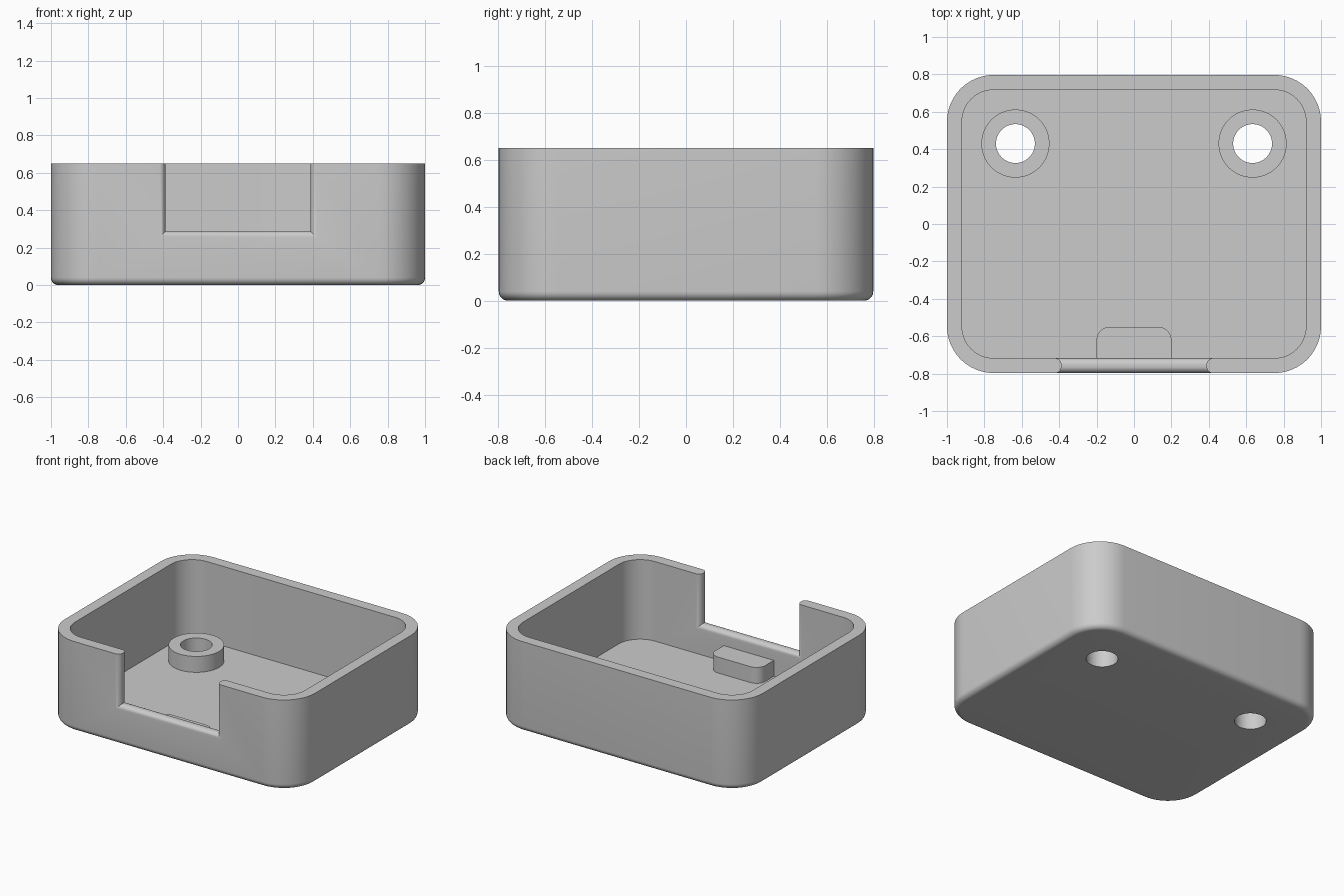
import bpy, bmesh, math

if "Cube" in bpy.data.objects:
    bpy.data.objects.remove(bpy.data.objects["Cube"])

# Main dimensions
HX, HY, H = 1.0, 0.797, 0.65      # half length, half width, height
WALL, FLOOR, R = 0.08, 0.075, 0.25
BOTTOM_R = 0.04                   # rounding of the bottom edge
INNER_TOP = 0.19                  # top of posts and ledge
NOTCH_W, NOTCH_Z, LIP = 0.388, 0.287, 0.035

grey = bpy.data.materials.new("grey plastic")
grey.diffuse_color = (0.6, 0.6, 0.6, 1)
grey.use_nodes = True
grey.node_tree.nodes["Principled BSDF"].inputs["Base Color"].default_value = grey.diffuse_color


def rounded_rect(hx, hy, r, z, n=12):
    """Ring of points around a rounded rectangle."""
    pts = []
    for k, (sx, sy) in enumerate([(1, 1), (-1, 1), (-1, -1), (1, -1)]):
        for i in range(n + 1):
            a = math.pi / 2 * (k + i / n)
            pts.append((sx * (hx - r) + r * math.cos(a),
                        sy * (hy - r) + r * math.sin(a), z))
    return pts


def loft(name, rings):
    """Skin a list of equal rings and cap both ends."""
    bm = bmesh.new()
    loops = [[bm.verts.new(p) for p in ring] for ring in rings]
    for a, b in zip(loops, loops[1:]):
        for i in range(len(a)):
            j = (i + 1) % len(a)
            bm.faces.new((a[i], a[j], b[j], b[i]))
    bm.faces.new(loops[0][::-1])
    bm.faces.new(loops[-1])
    bmesh.ops.recalc_face_normals(bm, faces=bm.faces)
    mesh = bpy.data.meshes.new(name)
    bm.to_mesh(mesh)
    bm.free()
    mesh.materials.append(grey)
    ob = bpy.data.objects.new(name, mesh)
    bpy.context.collection.objects.link(ob)
    return ob


def cylinder(name, x, y, r, z0, z1, n=64):
    ring = [(x + r * math.cos(2 * math.pi * i / n),
             y + r * math.sin(2 * math.pi * i / n)) for i in range(n)]
    return loft(name, [[(px, py, z) for px, py in ring] for z in (z0, z1)])


def combine(target, tool, operation):
    """Apply a boolean and remove the helper."""
    tool.hide_render = True
    bpy.context.view_layer.objects.active = target
    mod = target.modifiers.new(tool.name, 'BOOLEAN')
    mod.operation, mod.object, mod.solver = operation, tool, 'EXACT'
    bpy.ops.object.modifier_apply(modifier=mod.name)
    bpy.data.objects.remove(tool)


# Open tray: rounded bottom edge, outer wall, rim, inner wall, floor
rings = []
for i in range(9):
    a = math.pi / 2 * i / 8
    d = BOTTOM_R * (1 - math.sin(a))
    rings.append(rounded_rect(HX - d, HY - d, R - d, BOTTOM_R * (1 - math.cos(a))))
rings.append(rounded_rect(HX, HY, R, H))
for z in (H, FLOOR):
    rings.append(rounded_rect(HX - WALL, HY - WALL, R - WALL, z))
tray = loft("tray", rings)

# Screw posts with holes through the floor
for sx in (-1, 1):
    x, y = sx * 0.634, 0.43
    combine(tray, cylinder("post", x, y, 0.182, 0.04, INNER_TOP), 'UNION')
    combine(tray, cylinder("post_hole", x, y, 0.104, -0.1, 0.4), 'DIFFERENCE')

# Small ledge inside the front wall, with two rounded corners
ledge_r, back = 0.07, -0.55
outline = [(-0.2, -0.75), (0.2, -0.75)]
for cx, start in ((0.2 - ledge_r, 0), (ledge_r - 0.2, math.pi / 2)):
    for i in range(11):
        a = start + math.pi / 2 * i / 10
        outline.append((cx + ledge_r * math.cos(a), back - ledge_r + ledge_r * math.sin(a)))
combine(tray, loft("ledge", [[(x, y, z) for x, y in outline] for z in (0.04, INNER_TOP)]), 'UNION')

# Front notch: the cutter flares at both wall faces to leave rounded edges
section = [(-HY - 0.1, LIP)]
for i in range(9):
    a = math.pi / 2 * i / 8
    section.append((-HY + LIP * (1 - math.cos(a)), LIP * (1 - math.sin(a))))
inner = -HY + WALL
section += [(2 * (-HY + WALL / 2) - y, d) for y, d in reversed(section[1:])]
section.append((inner + 0.08, LIP))
notch = [[(-NOTCH_W - d, y, NOTCH_Z - d), (NOTCH_W + d, y, NOTCH_Z - d),
          (NOTCH_W + d, y, H + 0.2), (-NOTCH_W - d, y, H + 0.2)] for y, d in section]
combine(tray, loft("notch", notch), 'DIFFERENCE')

# Smooth curved surfaces, keep hard edges
bpy.ops.object.select_all(action='DESELECT')
tray.select_set(True)
bpy.context.view_layer.objects.active = tray
bpy.ops.object.shade_smooth_by_angle(angle=math.radians(30))
